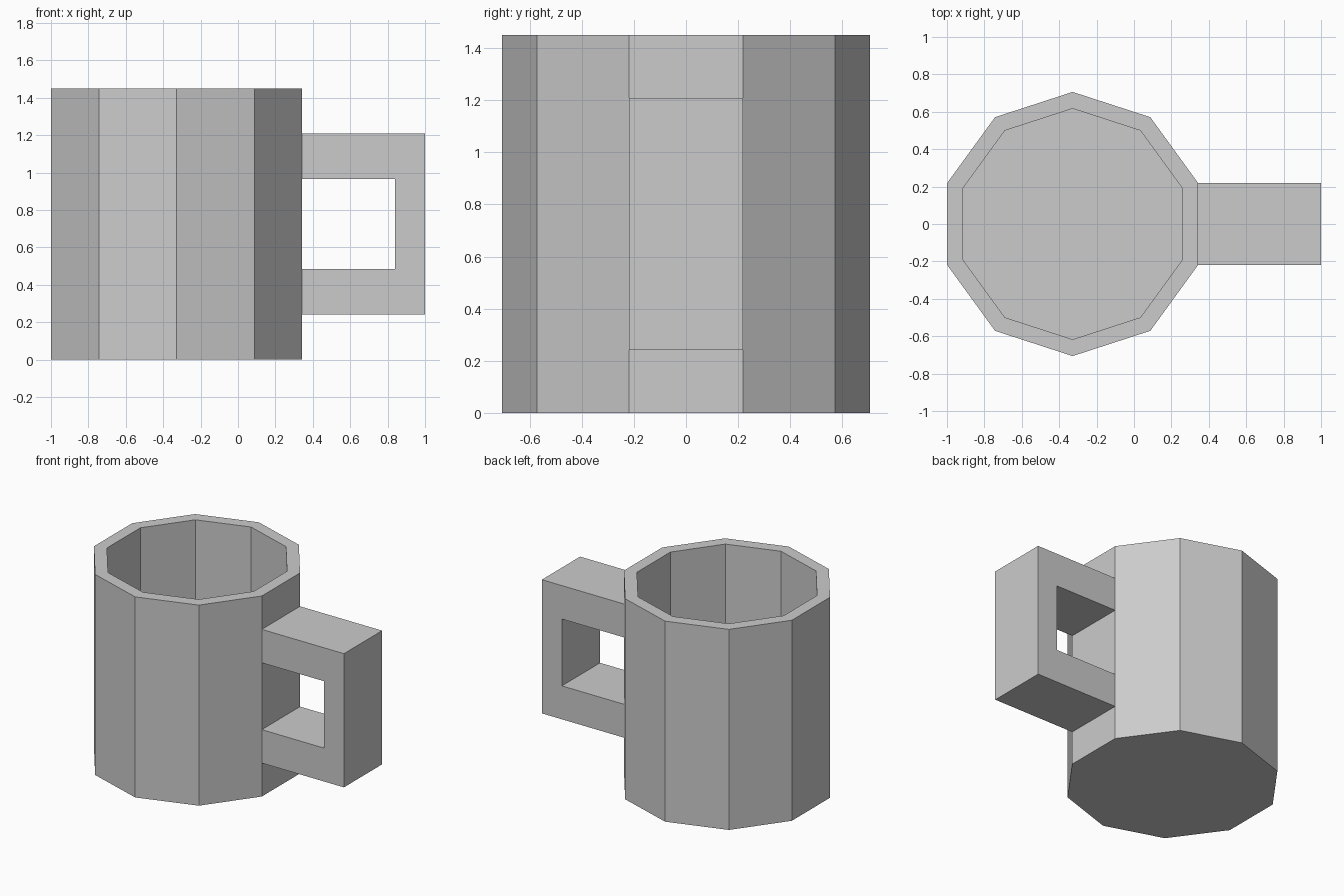
import bpy, bmesh
from math import cos, sin, pi

if "Cube" in bpy.data.objects:
    bpy.data.objects.remove(bpy.data.objects["Cube"], do_unlink=True)

GREY = (0.6, 0.6, 0.6, 1)
SIDES = 10
CENTRE_X, RADIUS, INNER, HEIGHT, FLOOR = -0.328, 0.706, 0.617, 1.45, 0.09
WALL_X = CENTRE_X + RADIUS * cos(pi / SIDES)
HALF_WIDTH = RADIUS * sin(pi / SIDES)

grey = bpy.data.materials.new("plain_grey")
grey.use_nodes = True
grey.diffuse_color = GREY
grey.node_tree.nodes["Principled BSDF"].inputs["Base Color"].default_value = GREY


def finish(name, bm):
    bmesh.ops.recalc_face_normals(bm, faces=bm.faces)
    mesh = bpy.data.meshes.new(name)
    bm.to_mesh(mesh)
    bm.free()
    mesh.materials.append(grey)
    obj = bpy.data.objects.new(name, mesh)
    bpy.context.collection.objects.link(obj)
    return obj


def bridge(bm, a, b, skip=()):
    n = len(a)
    for i in range(n):
        if i not in skip:
            j = (i + 1) % n
            bm.faces.new((a[i], a[j], b[j], b[i]))


# Ten-sided cup: outer wall, rim, inner wall and floor
bm = bmesh.new()
profile = [(RADIUS, 0), (RADIUS, HEIGHT), (INNER, HEIGHT), (INNER, FLOOR)]
rings = []
for r, z in profile:
    angles = [pi / 2 + 2 * pi * i / SIDES for i in range(SIDES)]
    rings.append([bm.verts.new((CENTRE_X + r * cos(a), r * sin(a), z)) for a in angles])
for lower, upper in zip(rings, rings[1:]):
    bridge(bm, lower, upper)
bm.faces.new(rings[0])
bm.faces.new(rings[-1])
finish("cup_body", bm)

# Square handle: C-shaped outline, left open where it meets the cup
bm = bmesh.new()
step = HEIGHT / 6
grip_x, end_x = 0.84, 1.0
outline = [(WALL_X, step), (end_x, step), (end_x, 5 * step), (WALL_X, 5 * step),
           (WALL_X, 4 * step), (grip_x, 4 * step), (grip_x, 2 * step), (WALL_X, 2 * step)]
front, back = [[bm.verts.new((x, y, z)) for x, z in outline]
               for y in (-HALF_WIDTH, HALF_WIDTH)]
bridge(bm, front, back, skip=(3, 7))
bm.faces.new(front)
bm.faces.new(back)
finish("handle", bm)
